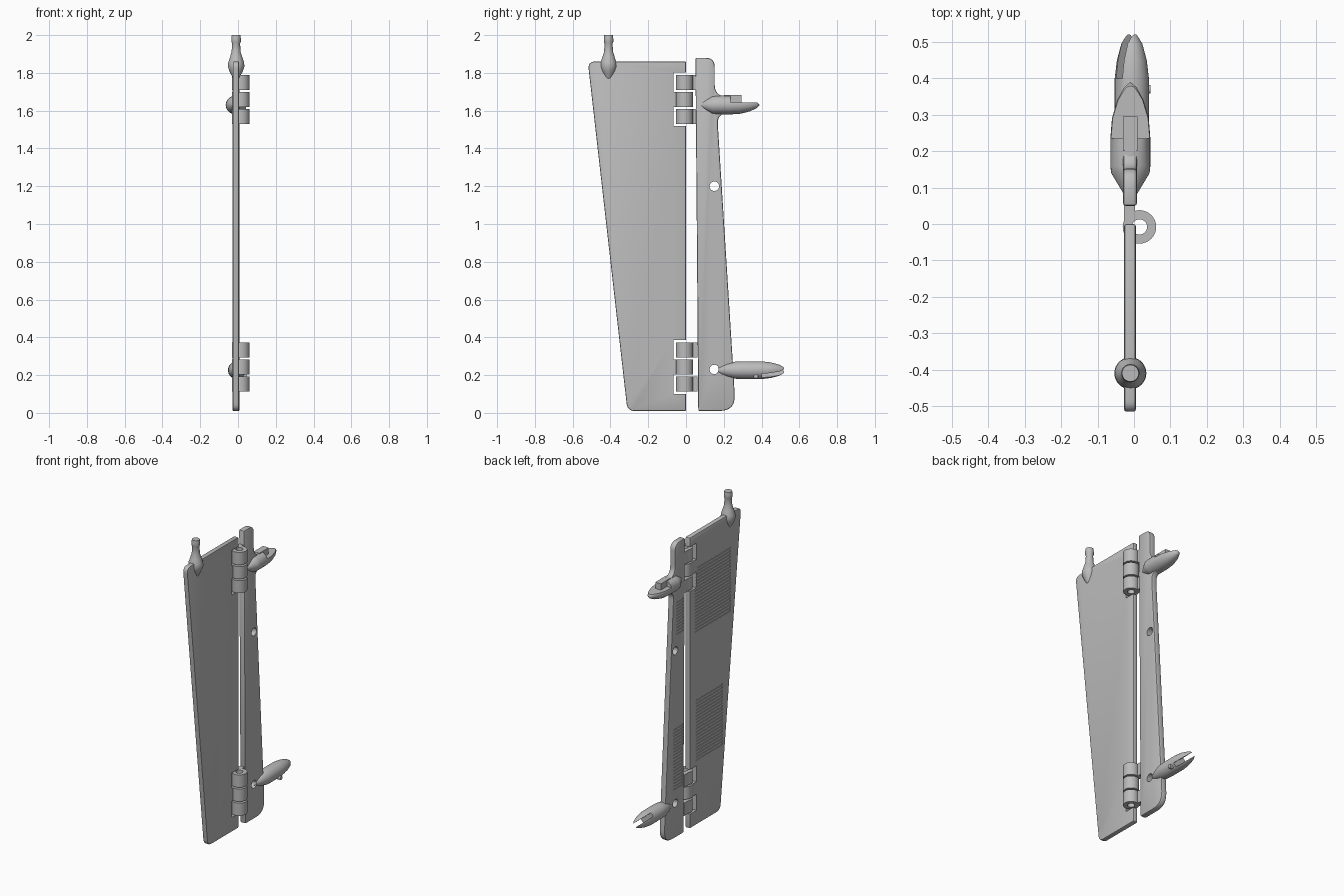
import bpy
import bmesh
import math
from mathutils import Matrix, Vector

cube = bpy.data.objects.get("Cube")
if cube:
    bpy.data.objects.remove(cube, do_unlink=True)

grey = bpy.data.materials.new("plain grey")
grey.use_nodes = True
GREY = (0.5, 0.5, 0.5, 1)
grey.diffuse_color = GREY
grey.node_tree.nodes["Principled BSDF"].inputs["Base Color"].default_value = GREY


def finish(bm, name):
    bmesh.ops.recalc_face_normals(bm, faces=bm.faces)
    mesh = bpy.data.meshes.new(name)
    bm.to_mesh(mesh)
    bm.free()
    mesh.materials.append(grey)
    ob = bpy.data.objects.new(name, mesh)
    bpy.context.collection.objects.link(ob)
    return ob


def add_box(bm, lo, hi):
    lo, hi = Vector(lo), Vector(hi)
    m = Matrix.Translation((lo + hi) / 2) @ Matrix.Diagonal((*(hi - lo), 1))
    bmesh.ops.create_cube(bm, size=1, matrix=m)


def boxes(name, pairs):
    bm = bmesh.new()
    for lo, hi in pairs:
        add_box(bm, lo, hi)
    return finish(bm, name)


def apply(ob, mod):
    bpy.context.view_layer.objects.active = ob
    bpy.ops.object.modifier_apply(modifier=mod.name)


def boolean(ob, other, operation="DIFFERENCE"):
    mod = ob.modifiers.new("cut", "BOOLEAN")
    mod.operation = operation
    mod.object = other
    mod.solver = "EXACT"
    apply(ob, mod)
    bpy.data.objects.remove(other, do_unlink=True)


def smooth(ob):
    bpy.ops.object.select_all(action="DESELECT")
    ob.select_set(True)
    bpy.context.view_layer.objects.active = ob
    bpy.ops.object.shade_smooth_by_angle(angle=math.radians(35))


def slab(name, corners, x0, x1, rim):
    """Plate in the y-z plane from (y, z, corner radius) points."""
    outline = []
    for i, (y, z, r) in enumerate(corners):
        p = Vector((y, z))
        if r == 0:
            outline.append(p)
            continue
        a = p + (Vector(corners[i - 1][:2]) - p).normalized() * r
        b = p + (Vector(corners[(i + 1) % len(corners)][:2]) - p).normalized() * r
        for k in range(7):
            t = k / 6
            outline.append(a * (1 - t) ** 2 + p * 2 * t * (1 - t) + b * t * t)
    bm = bmesh.new()
    face = bm.faces.new([bm.verts.new((x0, p.x, p.y)) for p in outline])
    ext = bmesh.ops.extrude_face_region(bm, geom=[face])["geom"]
    bmesh.ops.translate(bm, vec=(x1 - x0, 0, 0),
                        verts=[v for v in ext if isinstance(v, bmesh.types.BMVert)])
    ob = finish(bm, name)
    mod = ob.modifiers.new("rim", "BEVEL")
    mod.width, mod.segments, mod.angle_limit = rim, 2, math.radians(50)
    apply(ob, mod)
    return ob


def lathe(name, profile, matrix):
    """Turned body around z from (radius, height) points."""
    bm = bmesh.new()
    verts = [bm.verts.new((r, 0, h)) for r, h in profile]
    edges = [bm.edges.new(pair) for pair in zip(verts, verts[1:])]
    bmesh.ops.spin(bm, geom=verts + edges, axis=(0, 0, 1), cent=(0, 0, 0),
                   angle=math.tau, steps=32, use_duplicate=False)
    bmesh.ops.remove_doubles(bm, verts=bm.verts, dist=1e-5)
    bm.transform(matrix)
    return finish(bm, name)


def rod(name, centre, radius, length, axis):
    bm = bmesh.new()
    turn = Matrix.Rotation(math.pi / 2, 4, "Y") if axis == "x" else Matrix()
    bmesh.ops.create_cone(bm, cap_ends=True, segments=32, radius1=radius, radius2=radius,
                          depth=length, matrix=Matrix.Translation(centre) @ turn)
    return finish(bm, name)


def grooves(ob, y0, y1, z0, z1, x):
    """Rows of shallow slots in the -x face."""
    n = round((z1 - z0) / 0.02)
    rows = [z0 + 0.02 * i for i in range(n)]
    boolean(ob, boxes("slots", [((x - 0.02, y0, z), (x + 0.004, y1, z + 0.009)) for z in rows]))


HINGES = (0.243, 1.66)
TO_Y = Matrix.Rotation(-math.pi / 2, 4, "X")

# Large front plate with hinge notches and grooves
plate = slab("front_plate", [(0, 0.01, 0), (-0.31, 0.01, 0.04), (-0.52, 1.86, 0.04), (0, 1.86, 0)],
             -0.027, 0.005, 0.006)
boolean(plate, boxes("notch", [((-0.1, -0.066, z - 0.142), (0.1, 0.1, z + 0.142)) for z in HINGES]))
grooves(plate, -0.41, -0.05, 1.24, 1.66, -0.027)
grooves(plate, -0.33, -0.06, 0.42, 0.82, -0.027)
smooth(plate)

# Narrow rear flap with two round holes and grooves
flap = slab("rear_flap", [(0.05, 1.88, 0), (0.152, 1.88, 0.05), (0.152, 1.685, 0.05), (0.23, 1.67, 0),
                          (0.23, 1.59, 0), (0.165, 1.58, 0.05), (0.252, 0.2, 0.03),
                          (0.262, 0.01, 0.085), (0.065, 0.01, 0)],
            -0.03, 0.008, 0.007)
for z in (0.23, 1.2):
    boolean(flap, rod("hole", (0, 0.15, z), 0.025, 0.3, "x"))
grooves(flap, 0.07, 0.14, 1.3, 1.52, -0.03)
grooves(flap, 0.075, 0.17, 0.32, 0.72, -0.03)
smooth(flap)

# Hinge knuckles: outer two join the flap, middle one joins the plate
for label, zc in zip(("lower", "upper"), HINGES):
    for i in (-1, 0, 1):
        z = zc + i * 0.09
        knuckle = rod(f"{label}_hinge_knuckle_{i + 2}", (0.015, -0.008, z), 0.046, 0.08, "z")
        span = (-0.075, -0.008) if i == 0 else (-0.008, 0.06)
        arm = boxes("arm", [((-0.027, span[0], z - 0.04), (0.003, span[1], z + 0.04))])
        boolean(knuckle, arm, "UNION")
        boolean(knuckle, rod("bore", (0.015, -0.008, z), 0.021, 0.2, "z"))
        smooth(knuckle)

# Turned peg on the top front corner
peg = lathe("top_peg", [(0, 1.74), (0.018, 1.775), (0.036, 1.81), (0.044, 1.835), (0.042, 1.855),
                        (0.032, 1.885), (0.024, 1.91), (0.021, 1.955), (0.025, 1.965),
                        (0.025, 1.98), (0.023, 2), (0, 2)],
            Matrix.Translation((-0.01, -0.41, 0)))
smooth(peg)

# Upper fairing: pointed body, stepped flat at the rear, with a central block
upper = lathe("upper_fairing", [(0, 0.055), (0.018, 0.085), (0.048, 0.14), (0.05, 0.16), (0.05, 0.235),
                                (0.046, 0.29), (0.033, 0.34), (0.016, 0.375), (0, 0.39)],
              Matrix.Translation((-0.01, 0, 1.63)) @ Matrix.Diagonal((1.1, 1, 1, 1)) @ TO_Y)
boolean(upper, boxes("step", [((-0.2, 0.235, 1.642), (0.2, 0.5, 1.8))]))
smooth(upper)
boxes("upper_fairing_block", [((-0.03, 0.2, 1.6), (0.01, 0.295, 1.682))])

# Lower fairing: pointed body with a slanted slot that leaves two prongs
lower = lathe("lower_fairing", [(0, 0.15), (0.018, 0.175), (0.034, 0.215), (0.045, 0.26), (0.047, 0.3),
                                (0.047, 0.4), (0.041, 0.45), (0.029, 0.495), (0.014, 0.52), (0, 0.52)],
              Matrix.Translation((-0.006, 0, 0.226)) @ TO_Y)
slot = boxes("slot", [((-0.1, 0.4, -0.013), (0.1, 0.6, 0.013))])
slot.data.transform(Matrix.Translation((-0.006, 0, 0.226)) @ Matrix.Rotation(math.radians(40), 4, "Y"))
boolean(lower, slot)
boolean(lower, rod("hole", (0, 0.15, 0.23), 0.022, 0.3, "x"))
smooth(lower)

# Small round stud on the lower fairing
stud = rod("lower_fairing_stud", (0.035, 0.37, 0.195), 0.012, 0.022, "x")
smooth(stud)
